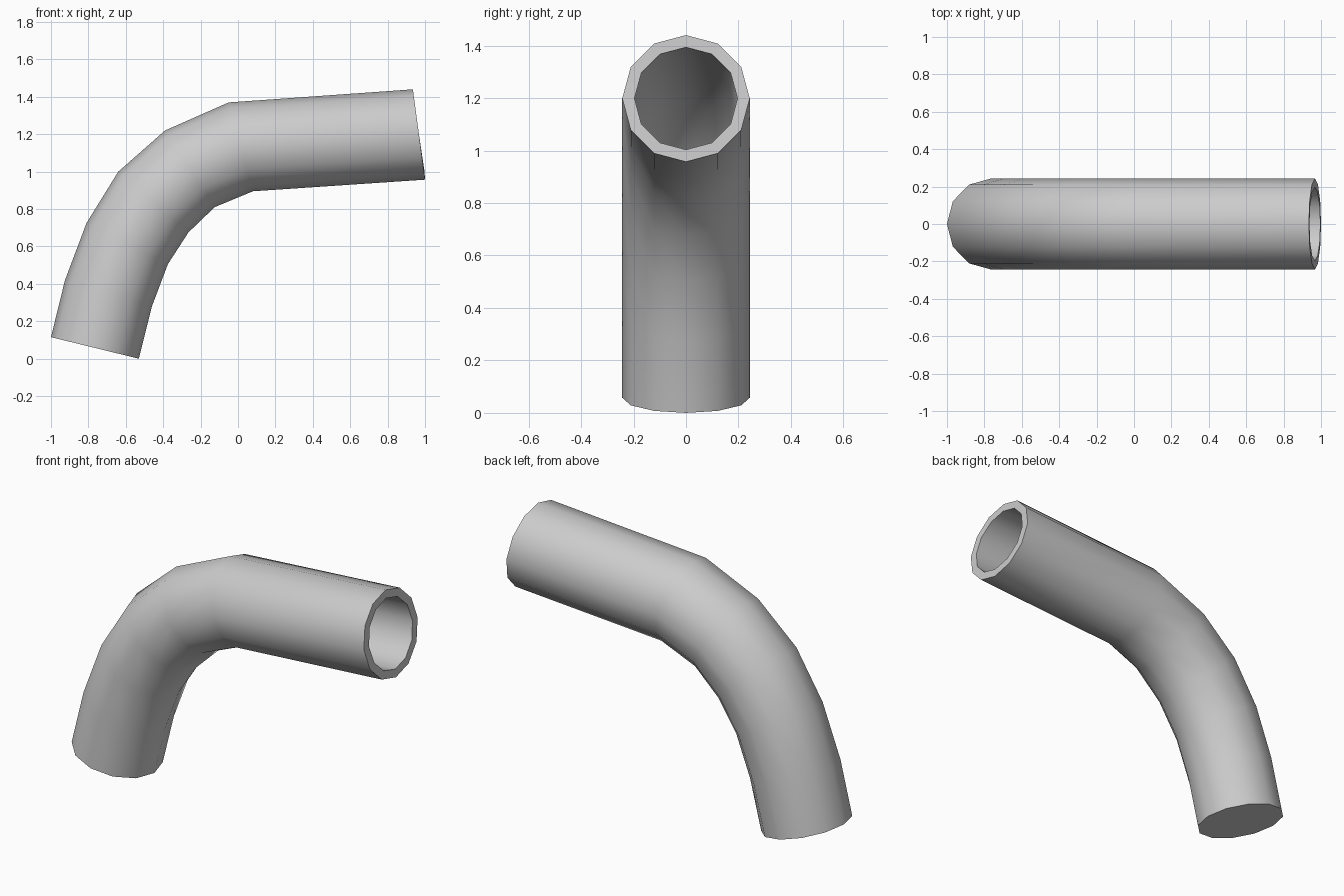
import bpy, bmesh, math
from mathutils import Vector

if "Cube" in bpy.data.objects:
    bpy.data.objects.remove(bpy.data.objects["Cube"])

SIDES = 12
RADIUS = 0.243   # half width across y
WALL = 0.045

# Each ring of the bend: outer (x, z) and inner (x, z) points in the side plane
rings = [((-1.0, 0.115), (-0.53, 0.0)),
         ((-0.925, 0.42), (-0.46, 0.28)),
         ((-0.81, 0.725), (-0.375, 0.505)),
         ((-0.64, 1.0), (-0.265, 0.675)),
         ((-0.39, 1.22), (-0.125, 0.81)),
         ((-0.05, 1.37), (0.08, 0.895)),
         ((0.935, 1.44), (1.0, 0.957))]

bm = bmesh.new()
loops = []
for (ox, oz), (ix, iz) in rings:
    outer, inner = Vector((ox, 0, oz)), Vector((ix, 0, iz))
    mid, half = (outer + inner) / 2, (outer - inner) / 2
    loop = []
    for i in range(SIDES):
        a = 2 * math.pi * i / SIDES
        loop.append(bm.verts.new(mid + half * math.cos(a) + Vector((0, RADIUS * math.sin(a), 0))))
    loops.append(loop)

# Pipe wall
for a, b in zip(loops, loops[1:]):
    for i in range(SIDES):
        j = (i + 1) % SIDES
        bm.faces.new((a[i], a[j], b[j], b[i]))

# Closed lower end
bm.faces.new(loops[0])
bmesh.ops.recalc_face_normals(bm, faces=bm.faces)
if sum((f.normal.z for f in bm.faces if len(f.verts) == SIDES)) > 0:
    bmesh.ops.reverse_faces(bm, faces=bm.faces)

mesh = bpy.data.meshes.new("bent_pipe")
bm.to_mesh(mesh)
bm.free()
pipe = bpy.data.objects.new("bent_pipe", mesh)
bpy.context.collection.objects.link(pipe)
bpy.context.view_layer.objects.active = pipe
pipe.select_set(True)

# Wall thickness, with the rim at the open end
solid = pipe.modifiers.new("wall", 'SOLIDIFY')
solid.thickness = WALL
solid.offset = -1
solid.use_even_offset = True
bpy.ops.object.modifier_apply(modifier=solid.name)
bpy.ops.object.shade_smooth_by_angle(angle=math.radians(40))
